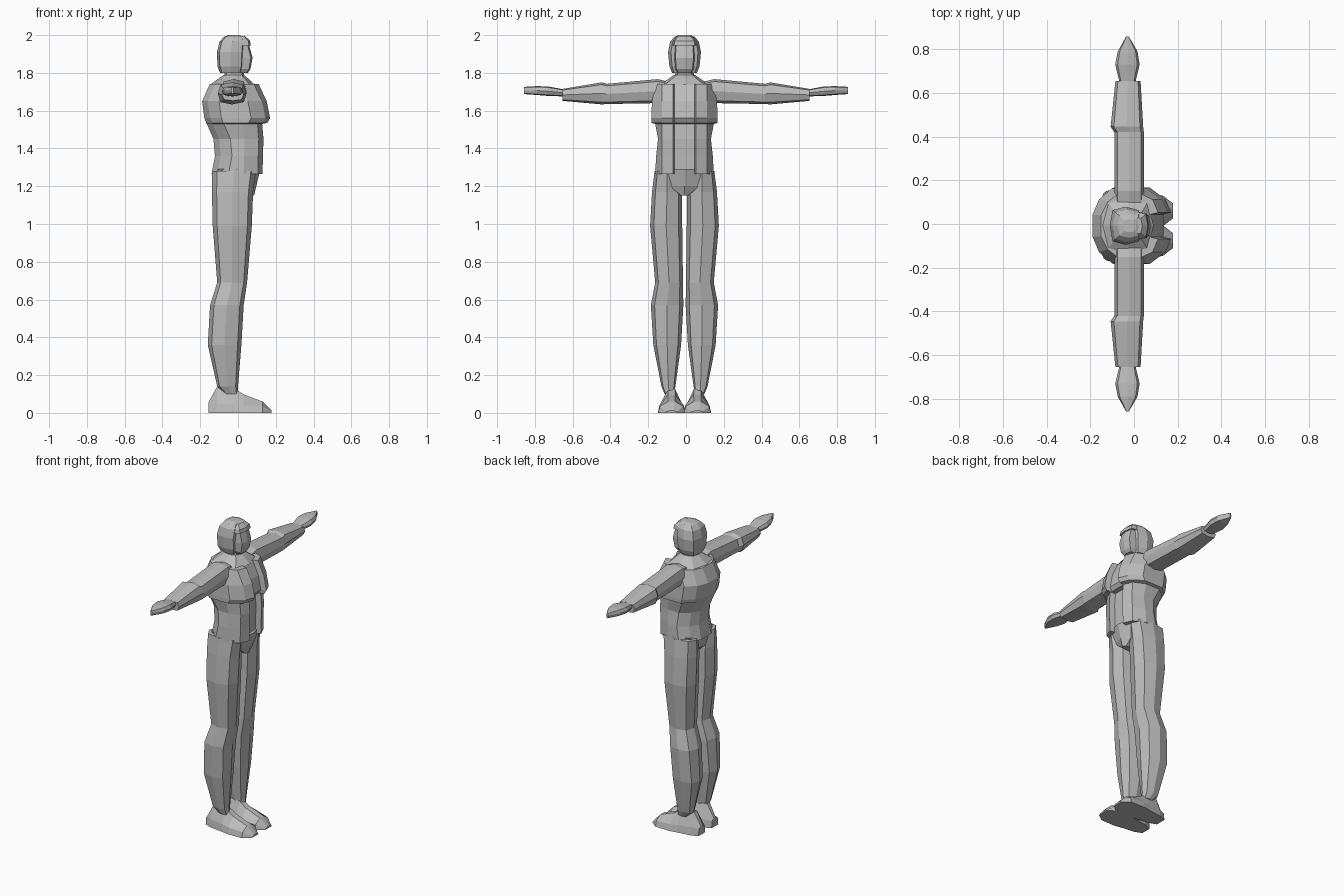
import bpy, bmesh, math

MID = -0.008  # side-to-side centre of the body

grey = bpy.data.materials.new("plain grey")
grey.diffuse_color = (0.5, 0.5, 0.5, 1)


def skin(name, rings):
    """Join rings of equal point count into a closed, flat-shaded solid."""
    bm = bmesh.new()
    rows = [[bm.verts.new(p) for p in r] for r in rings]
    n = len(rows[0])
    for a, b in zip(rows, rows[1:]):
        for i in range(n):
            j = (i + 1) % n
            bm.faces.new((a[i], a[j], b[j], b[i]))
    bm.faces.new(rows[0])
    bm.faces.new(rows[-1])
    bmesh.ops.recalc_face_normals(bm, faces=bm.faces)
    me = bpy.data.meshes.new(name)
    bm.to_mesh(me)
    bm.free()
    me.materials.append(grey)
    ob = bpy.data.objects.new(name, me)
    bpy.context.collection.objects.link(ob)
    return ob


def oval(a0, a1, b0, b1, corner=0.77):
    """Eight-sided outline filling the given bounds."""
    pts = []
    for k in range(8):
        c, s = math.cos(k * math.pi / 4), math.sin(k * math.pi / 4)
        f = corner / 0.7071 if k % 2 else 1
        pts.append(((a0 + a1) / 2 + c * f * (a1 - a0) / 2,
                    (b0 + b1) / 2 + s * f * (b1 - b0) / 2))
    return pts


def upright(name, levels, side=1, corner=0.77):
    """Levels are (z, back x, front x, inner y, outer y)."""
    return skin(name, [[(x, MID + side * y, z) for x, y in oval(x0, x1, y0, y1, corner)]
                       for z, x0, x1, y0, y1 in levels])


def sideways(name, levels, side):
    """Levels are (y, back x, front x, low z, high z)."""
    return skin(name, [[(x, side * y, z) for x, z in oval(x0, x1, z0, z1, 0.8)]
                       for y, x0, x1, z0, z1 in levels])


# Open jacket over the torso, with a recessed shirt strip in front
torso = []
for z, back, front, w in [
        (1.265, -.14, .13, .155), (1.36, -.122, .132, .15), (1.45, -.13, .135, .14),
        (1.53, -.165, .128, .155), (1.535, -.168, .155, .175), (1.56, -.178, .17, .176),
        (1.65, -.19, .152, .172), (1.74, -.15, .11, .155)]:
    half = [(front - .035, .052), (front, .06), (front - .025, .12),
            (front - .10, w), (back + .09, w), (back + .03, w * .7), (back, .05)]
    torso.append([(x, MID + y, z) for x, y in half] +
                 [(x, MID - y, z) for x, y in reversed(half)])
skin("jacket", torso)

# Sloping collar and neck
upright("collar", [(1.735, -.15, .09, -.14, .14), (1.765, -.11, .06, -.09, .09),
                   (1.79, -.075, .03, -.055, .055)])
upright("neck", [(1.74, -.075, .035, -.055, .055), (1.83, -.07, .03, -.045, .045)])

# Hips
upright("hips", [(1.15, -.07, .085, -.022, .022), (1.20, -.125, .097, -.10, .10),
                 (1.29, -.135, .118, -.155, .155)])

# Head shell, brow and face
upright("head_shell", [
    (1.80, -.095, .02, -.066, .066), (1.835, -.109, .03, -.08, .08),
    (1.91, -.111, .034, -.087, .087), (1.965, -.098, .036, -.076, .076),
    (1.99, -.075, .03, -.055, .055), (2.0, -.05, .01, -.03, .03)], corner=.82)
upright("brow", [(1.945, -.05, .068, -.066, .066), (1.97, -.05, .063, -.062, .062),
                 (1.994, -.05, .038, -.04, .04)], corner=.84)
upright("face", [(1.80, -.05, .052, -.038, .038), (1.82, -.05, .066, -.05, .05),
                 (1.88, -.05, .077, -.055, .055), (1.95, -.05, .058, -.052, .052)],
        corner=.86)

for side, label in ((1, "left"), (-1, "right")):
    # Trouser leg from ankle to hip
    upright(label + "_leg", [
        (.10, -.07, .0, .055, .105), (.14, -.11, .0, .048, .122),
        (.36, -.16, .018, .018, .165), (.57, -.148, .03, .006, .178),
        (.69, -.11, .048, .008, .155), (.99, -.134, .073, .012, .182),
        (1.17, -.138, .08, .012, .172), (1.28, -.138, .095, .03, .158)], side)

    # Shoe, built as slices from heel to toe: x, half width, edge height, ridge height
    shoe = []
    for x, w, edge, top in [(-.157, .03, .045, .055), (-.11, .046, .05, .14),
                            (-.02, .056, .045, .13), (.03, .064, .04, .098),
                            (.13, .062, .035, .06), (.178, .03, .006, .012)]:
        cy = .068
        shoe.append([(x, MID + side * (cy + dy), z) for dy, z in (
            (-w * 1.15, 0), (-w, edge), (-w * .3, top), (w * .3, top),
            (w, edge), (w * 1.15, 0))])
    skin(label + "_shoe", shoe)

    # Sleeve and hand
    sideways(label + "_sleeve", [
        (.08, -.09, .045, 1.64, 1.75), (.15, -.09, .045, 1.64, 1.767),
        (.42, -.09, .045, 1.635, 1.742), (.445, -.107, .042, 1.633, 1.75),
        (.655, -.085, .03, 1.652, 1.715)], side)
    sideways(label + "_hand", [
        (.63, -.062, .002, 1.675, 1.71), (.73, -.086, .026, 1.678, 1.728),
        (.79, -.074, .016, 1.683, 1.73), (.858, -.036, -.024, 1.688, 1.726)], side)
